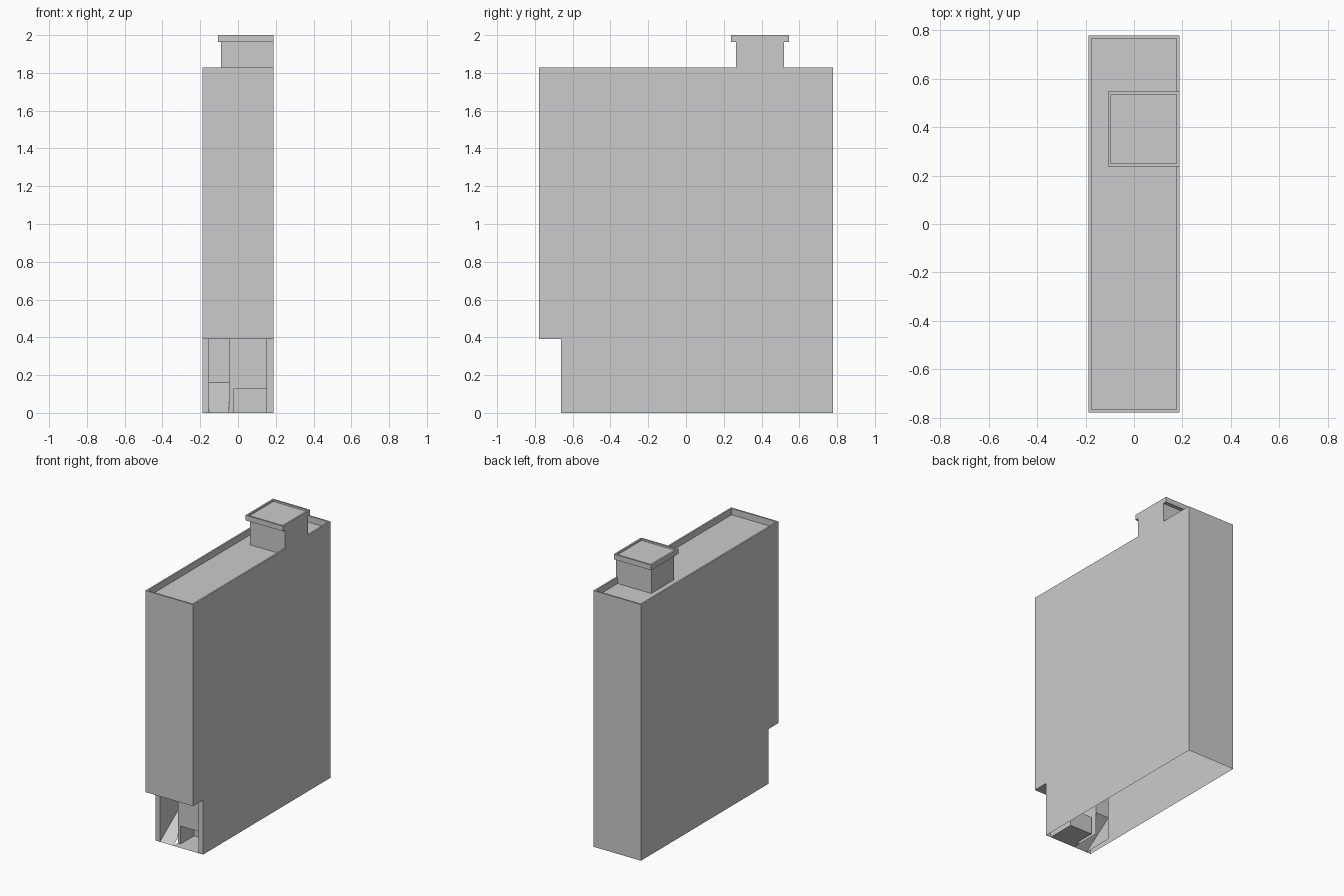
import bpy
import bmesh
from mathutils import Vector

if "Cube" in bpy.data.objects:
    bpy.data.objects.remove(bpy.data.objects["Cube"])

X, Y = 0.188, 0.777          # half width and half depth of the building
TOP, ROOF_DROP = 1.828, 0.045
SOFFIT, SHOP_Y = 0.39, -0.662  # ground floor is set back under the upper storeys
WALL = 0.012
NECK = (-0.09, 0.264, 0.52)    # left, front, back
CAP = (-0.107, 0.238, 0.546)
CAP_Z = 1.963

AXES = {'x': Vector((1, 0, 0)), 'y': Vector((0, 1, 0)), 'z': Vector((0, 0, 1))}


def face(bm, points, facing):
    """Add a face whose normal points along e.g. '+x'."""
    f = bm.faces.new([bm.verts.new(p) for p in points])
    f.normal_update()
    want = AXES[facing[1]] * (1 if facing[0] == '+' else -1)
    if f.normal.dot(want) < 0:
        f.normal_flip()


def face_x(bm, x, y0, y1, z0, z1, d):
    face(bm, [(x, y0, z0), (x, y1, z0), (x, y1, z1), (x, y0, z1)], d + 'x')


def face_y(bm, y, x0, x1, z0, z1, d):
    face(bm, [(x0, y, z0), (x1, y, z0), (x1, y, z1), (x0, y, z1)], d + 'y')


def face_z(bm, z, x0, x1, y0, y1, d):
    face(bm, [(x0, y0, z), (x1, y0, z), (x1, y1, z), (x0, y1, z)], d + 'z')


def sunken_top(bm, x0, x1, y0, y1, z, depth):
    """Rim, inner rim walls and lowered deck."""
    a, b, c, d = x0 + WALL, x1 - WALL, y0 + WALL, y1 - WALL
    face_z(bm, z, x0, x1, y0, c, '+')
    face_z(bm, z, x0, x1, d, y1, '+')
    face_z(bm, z, x0, a, c, d, '+')
    face_z(bm, z, b, x1, c, d, '+')
    low = z - depth
    face_x(bm, a, c, d, low, z, '+')
    face_x(bm, b, c, d, low, z, '-')
    face_y(bm, c, a, b, low, z, '+')
    face_y(bm, d, a, b, low, z, '-')
    face_z(bm, low, a, b, c, d, '+')


def finish(bm, name):
    bmesh.ops.remove_doubles(bm, verts=bm.verts, dist=0.0001)
    mesh = bpy.data.meshes.new(name)
    bm.to_mesh(mesh)
    bm.free()
    bpy.context.collection.objects.link(bpy.data.objects.new(name, mesh))


# Outer walls: open underneath, right wall carries the roof hatch outline
bm = bmesh.new()
base = [(-Y, TOP), (-Y, SOFFIT), (SHOP_Y, SOFFIT), (SHOP_Y, 0), (Y, 0), (Y, TOP)]
hatch = [(NECK[2], TOP), (NECK[2], CAP_Z), (CAP[2], CAP_Z), (CAP[2], 2),
         (CAP[1], 2), (CAP[1], CAP_Z), (NECK[1], CAP_Z), (NECK[1], TOP)]
face(bm, [(-X, y, z) for y, z in base], '-x')
face(bm, [(X, y, z) for y, z in base + hatch], '+x')
face_y(bm, Y, -X, X, 0, TOP, '+')
face_y(bm, -Y, -X, X, SOFFIT, TOP, '-')
finish(bm, "outer_walls")

# Roof with parapet
bm = bmesh.new()
sunken_top(bm, -X, X, -Y, Y, TOP, ROOF_DROP)
finish(bm, "roof_parapet")

# Stair head on the roof, flush with the right wall
bm = bmesh.new()
for (left, front, back), z0, z1 in ((NECK, TOP - ROOF_DROP, CAP_Z), (CAP, CAP_Z, 2)):
    face_x(bm, left, front, back, z0, z1, '-')
    face_y(bm, front, left, X, z0, z1, '-')
    face_y(bm, back, left, X, z0, z1, '+')
face_z(bm, CAP_Z, CAP[0], X, CAP[1], CAP[2], '-')
sunken_top(bm, CAP[0], X, CAP[1], CAP[2], 2, 0.012)
finish(bm, "stair_head")

# Ground floor front: piers, sloped entry on the left, shop bay on the right
L, M, N, R = -0.153, -0.047, -0.025, 0.15
BAY_Y, NICHE_Y, RAMP_Y = -0.61, -0.46, -0.44
NICHE_Z, RAMP_Z = 0.126, 0.16
bm = bmesh.new()
face_z(bm, SOFFIT, -X, X, -Y, SHOP_Y, '-')
face_z(bm, SOFFIT, L, M, SHOP_Y, RAMP_Y, '-')
face_z(bm, SOFFIT, M, R, SHOP_Y, BAY_Y, '-')
face_y(bm, SHOP_Y, -X, L, 0, SOFFIT, '-')
face_y(bm, SHOP_Y, R, X, 0, SOFFIT, '-')
face_x(bm, L, SHOP_Y, RAMP_Y, 0, SOFFIT, '+')
face_x(bm, R, SHOP_Y, BAY_Y, 0, SOFFIT, '-')
face_x(bm, M, BAY_Y, RAMP_Y, 0, SOFFIT, '-')
face_y(bm, RAMP_Y, L, M, RAMP_Z, SOFFIT, '-')
face(bm, [(L, SHOP_Y, 0), (M, SHOP_Y, 0), (M, RAMP_Y, RAMP_Z), (L, RAMP_Y, RAMP_Z)], '+z')
face_y(bm, BAY_Y, M, R, NICHE_Z, SOFFIT, '-')
face_y(bm, BAY_Y, M, N, 0, NICHE_Z, '-')
face_z(bm, 0, M, R, SHOP_Y, BAY_Y, '+')
# Low niche in the shop bay
face_z(bm, 0, N, R, BAY_Y, NICHE_Y, '+')
face_z(bm, NICHE_Z, N, R, BAY_Y, NICHE_Y, '-')
face_x(bm, N, BAY_Y, NICHE_Y, 0, NICHE_Z, '+')
face_x(bm, R, BAY_Y, NICHE_Y, 0, NICHE_Z, '-')
face_y(bm, NICHE_Y, N, R, 0, NICHE_Z, '-')
finish(bm, "shop_front")
